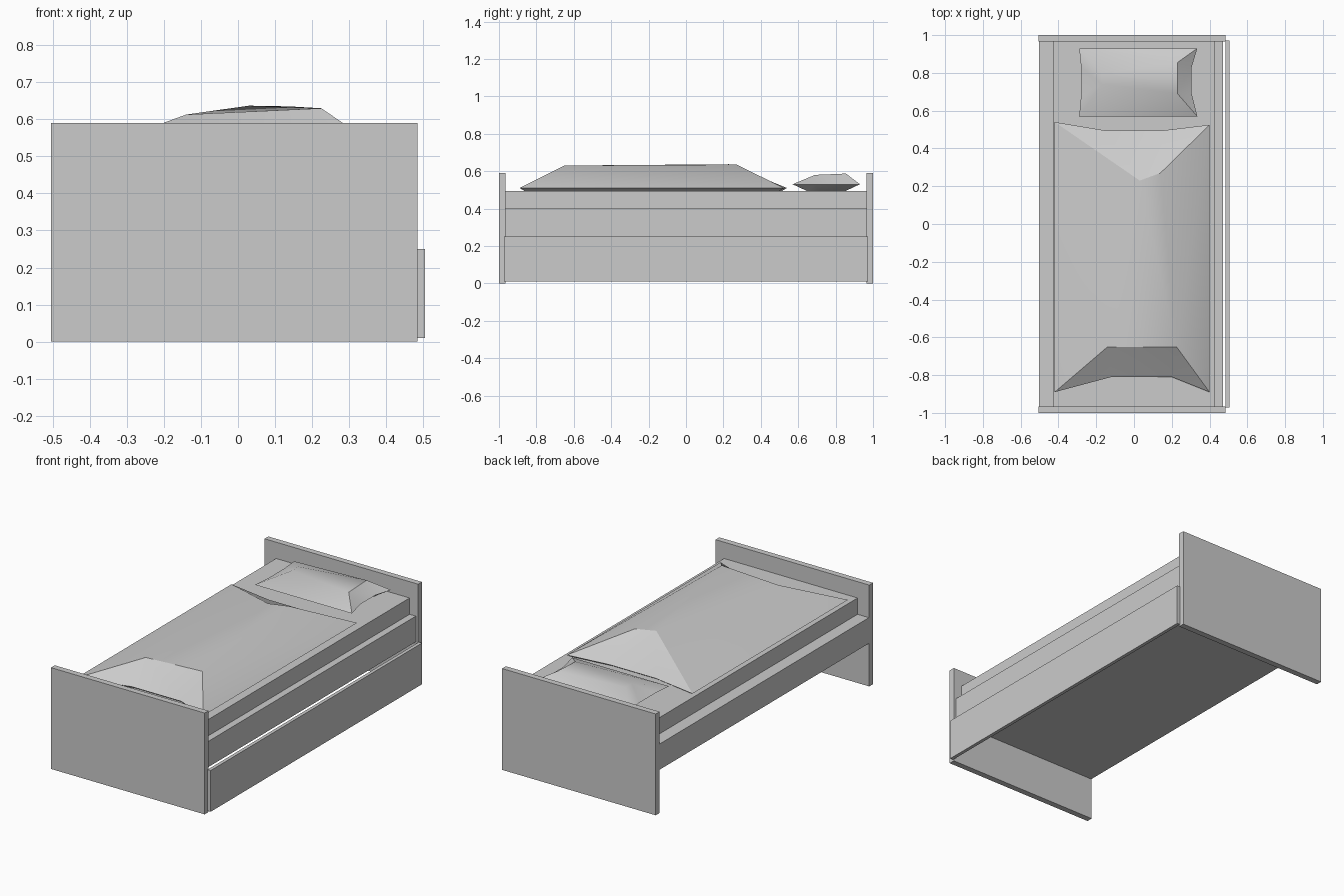
import bpy
import bmesh
import math
from mathutils import Vector

cube = bpy.data.objects.get("Cube")
if cube:
    bpy.data.objects.remove(cube, do_unlink=True)

grey = bpy.data.materials.new("plain_grey")
grey.use_nodes = True
grey.diffuse_color = (0.6, 0.6, 0.6, 1)
grey.node_tree.nodes["Principled BSDF"].inputs["Base Color"].default_value = grey.diffuse_color


def add_object(name, bm):
    bmesh.ops.recalc_face_normals(bm, faces=bm.faces)
    mesh = bpy.data.meshes.new(name)
    bm.to_mesh(mesh)
    bm.free()
    mesh.materials.append(grey)
    obj = bpy.data.objects.new(name, mesh)
    bpy.context.collection.objects.link(obj)
    return obj


def box(name, low, high):
    """Box between two opposite corners."""
    low, high = Vector(low), Vector(high)
    bm = bmesh.new()
    bmesh.ops.create_cube(bm, size=1)
    bmesh.ops.scale(bm, vec=high - low, verts=bm.verts)
    bmesh.ops.translate(bm, vec=(low + high) / 2, verts=bm.verts)
    return add_object(name, bm)


def cushion(name, rim, rim_z, crown, links, base_z, inset):
    """Soft shape: flat base, wider rim, and a crown; links ties each rim point to a crown point."""
    bm = bmesh.new()
    xs, ys = zip(*rim)
    cx, cy = (max(xs) + min(xs)) / 2, (max(ys) + min(ys)) / 2
    sx = 1 - inset / (max(xs) - cx)
    sy = 1 - inset / (max(ys) - cy)
    edge = [bm.verts.new((x, y, rim_z)) for x, y in rim]
    base = [bm.verts.new((cx + (x - cx) * sx, cy + (y - cy) * sy, base_z)) for x, y in rim]
    top = [bm.verts.new(p) for p in crown]
    bm.faces.new(top)
    bm.faces.new(base[::-1])
    for i in range(len(rim)):
        j = (i + 1) % len(rim)
        bm.faces.new((base[i], base[j], edge[j], edge[i]))
        a, b = top[links[i]], top[links[j]]
        bm.faces.new((edge[i], edge[j], b) if a == b else (edge[i], edge[j], b, a))
    bmesh.ops.triangulate(bm, faces=bm.faces)
    obj = add_object(name, bm)
    bpy.ops.object.select_all(action="DESELECT")
    obj.select_set(True)
    bpy.context.view_layer.objects.active = obj
    bpy.ops.object.shade_smooth_by_angle(angle=math.radians(30))
    return obj


# End boards
for name, y in (("footboard", -1), ("headboard", 0.965)):
    box(name, (-0.505, y, 0), (0.485, y + 0.035, 0.59))

# Frame, mattress and the drawer front hung on the left side
box("bed_frame", (-0.503, -0.965, 0.25), (0.47, 0.965, 0.4))
box("mattress", (-0.43, -0.965, 0.4), (0.43, 0.965, 0.495))
box("drawer_front", (0.485, -0.972, 0.01), (0.505, 0.972, 0.25))

# Duvet
cushion(
    "duvet",
    rim=[(-0.42, -0.89), (-0.12, -0.81), (0.2, -0.81), (0.4, -0.89),
         (0.4, 0.525), (0.15, 0.495), (-0.15, 0.495), (-0.42, 0.54)],
    rim_z=0.51,
    crown=[(-0.14, -0.65, 0.613), (0.225, -0.65, 0.63), (0.14, 0.27, 0.635), (0.03, 0.23, 0.637)],
    links=[0, 0, 1, 1, 2, 2, 3, 3],
    base_z=0.495, inset=0.025)

# Pillow
cushion(
    "pillow",
    rim=[(-0.29, 0.57), (0.335, 0.57), (0.305, 0.69), (0.305, 0.83),
         (0.335, 0.93), (-0.29, 0.93), (-0.28, 0.83), (-0.28, 0.68)],
    rim_z=0.53,
    crown=[(-0.17, 0.74, 0.58), (0.23, 0.69, 0.58), (0.23, 0.855, 0.587), (-0.17, 0.8, 0.58)],
    links=[0, 1, 1, 2, 2, 3, 3, 0],
    base_z=0.495, inset=0.075)
